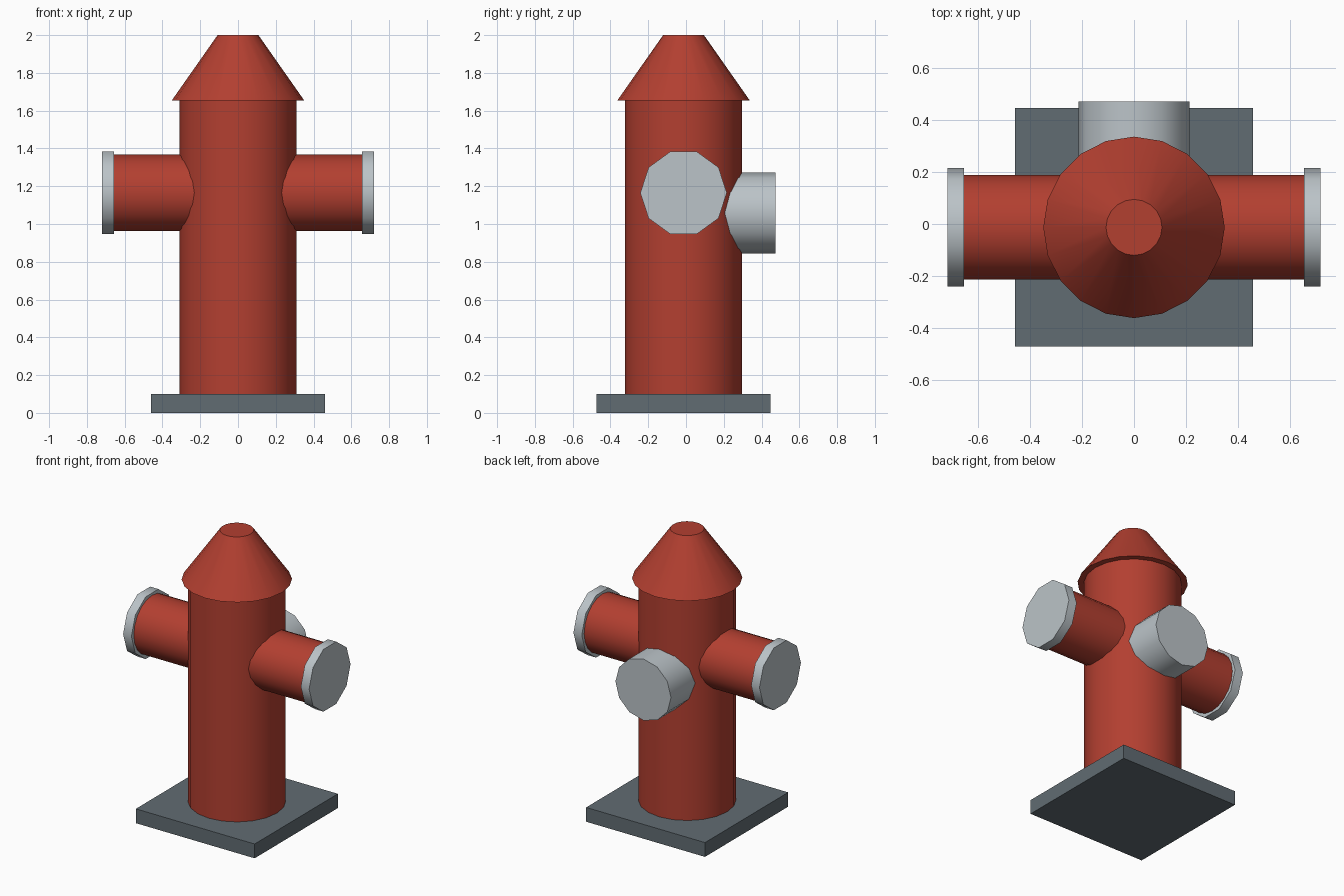
import bpy
import math

cube = bpy.data.objects.get("Cube")
if cube:
    bpy.data.objects.remove(cube, do_unlink=True)

YC = -0.013       # the body axis sits slightly forward
ARM_Z = 1.165


def material(name, rgb):
    mat = bpy.data.materials.new(name)
    mat.use_nodes = True
    color = (*rgb, 1.0)
    mat.diffuse_color = color
    mat.node_tree.nodes["Principled BSDF"].inputs["Base Color"].default_value = color
    return mat


red = material("hydrant red", (0.45, 0.05, 0.03))
silver = material("silver grey", (0.50, 0.55, 0.58))
slate = material("slate grey", (0.12, 0.15, 0.17))


def finish(name, mat, smooth=True):
    obj = bpy.context.object
    obj.name = name
    obj.data.materials.append(mat)
    bpy.ops.object.transform_apply(location=False, rotation=True, scale=True)
    if smooth:
        bpy.ops.object.shade_smooth_by_angle(angle=math.radians(45))
    return obj


def cylinder(name, mat, sides, radius, depth, center, rotation=(0, 0, 0), top=None):
    """Cylinder, or a truncated cone when a top radius is given."""
    bpy.ops.mesh.primitive_cone_add(
        vertices=sides, radius1=radius, radius2=radius if top is None else top,
        depth=depth, location=center, rotation=rotation)
    return finish(name, mat)


# Square ground plate
bpy.ops.mesh.primitive_cube_add(size=1, location=(0, YC, 0.05))
bpy.context.object.scale = (0.92, 0.92, 0.1)
finish("base_plate", slate, smooth=False)

# Barrel and conical bonnet
cylinder("barrel", red, 20, 0.31, 1.58, (0, YC, 0.87))
cylinder("bonnet", red, 20, 0.35, 0.345, (0, YC, 1.8275), top=0.108)

# Side outlets with ten-sided caps
for side, sign in (("left", 1), ("right", -1)):
    turn = (0, sign * math.pi / 2, 0)
    cylinder(side + "_outlet", red, 20, 0.202, 0.57, (sign * 0.385, YC, ARM_Z), turn)
    cylinder(side + "_cap", silver, 10, 0.229, 0.064, (sign * 0.688, YC, ARM_Z), turn)

# Large rear outlet
cylinder("rear_outlet", silver, 12, 0.215, 0.373, (0, 0.2865, 1.058),
         (-math.pi / 2, 0, 0))
